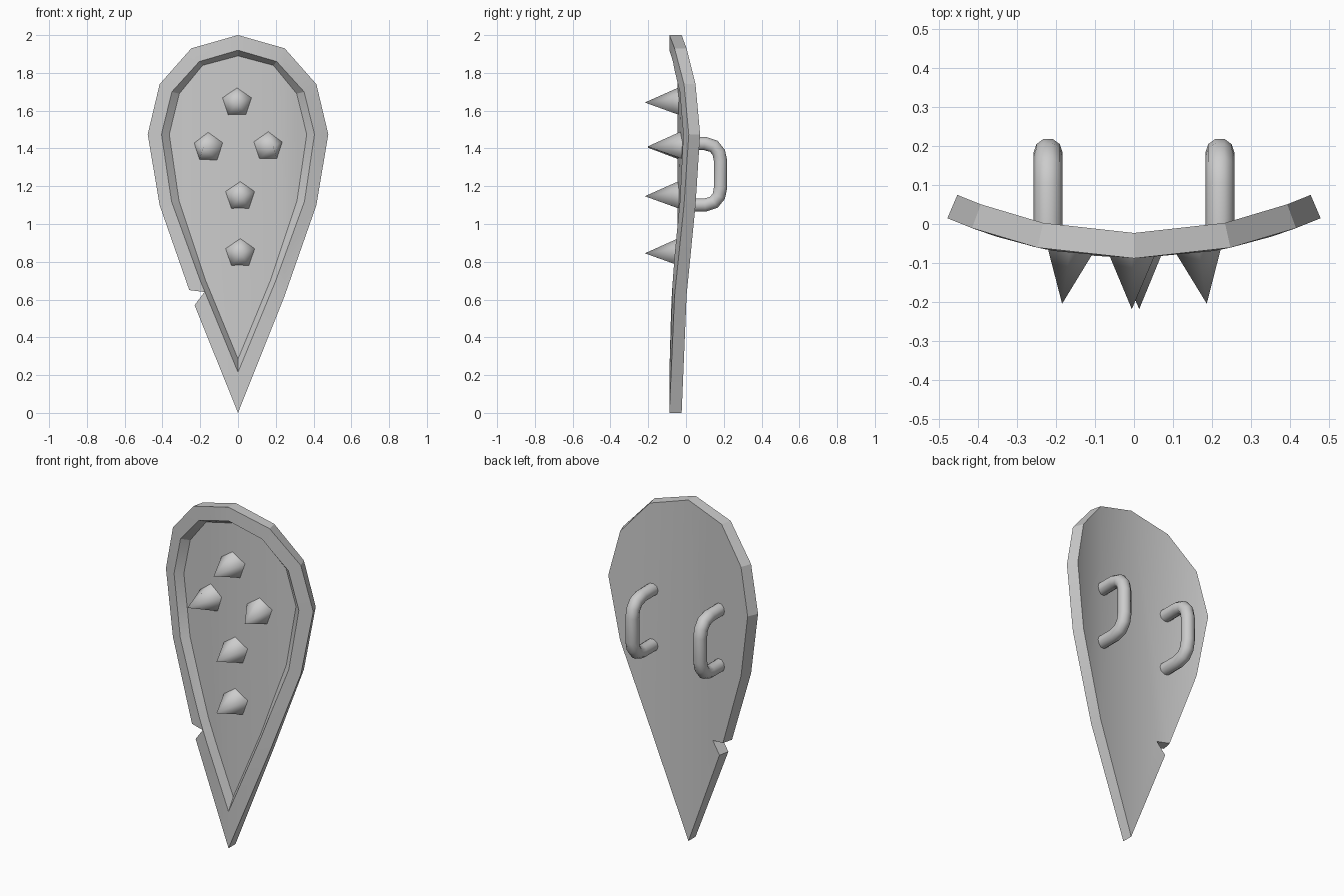
import bpy, bmesh, math
from mathutils import Vector

if "Cube" in bpy.data.objects:
    bpy.data.objects.remove(bpy.data.objects["Cube"])

CURVE, FRONT, THICK, RECESS = 0.45, -0.088, 0.065, 0.044


def bend(u, z, d=0.0):
    """Point at depth d behind the curved front surface."""
    n = Vector((-2 * CURVE * u, 1)).normalized()
    return Vector((u + n.x * d, FRONT + CURVE * u * u + n.y * d, z))


def finish(obj, angle):
    bpy.ops.object.select_all(action='DESELECT')
    obj.select_set(True)
    bpy.context.view_layer.objects.active = obj
    bpy.ops.object.shade_smooth_by_angle(angle=math.radians(angle))


def mesh_object(name, bm, angle):
    bmesh.ops.recalc_face_normals(bm, faces=bm.faces[:])
    me = bpy.data.meshes.new(name)
    bm.to_mesh(me)
    bm.free()
    obj = bpy.data.objects.new(name, me)
    bpy.context.collection.objects.link(obj)
    finish(obj, angle)
    return obj


def loop(half, left):
    """Closed outline: right half top to bottom, left lower points, left side up."""
    return half + left + [(-x, z) for x, z in half[4:0:-1]]


# Shield body: outer edge with a notch, raised rim, sloped wall, recessed floor
outer = loop([(0, 2), (.247, 1.93), (.415, 1.74), (.478, 1.475), (.415, 1.1),
              (.247, .62), (0, 0)], [(-.23, .57), (-.177, .64), (-.258, .65)])
inner = loop([(0, 1.92), (.205, 1.86), (.35, 1.7), (.405, 1.475), (.352, 1.12),
              (.2, .7), (0, .215)], [(-.146, .57), (-.175, .64), (-.2, .7)])
floor = loop([(0, 1.89), (.195, 1.84), (.323, 1.69), (.378, 1.475), (.325, 1.125),
              (.178, .7), (0, .285)], [(-.122, .57), (-.152, .64), (-.178, .7)])

bm = bmesh.new()
rings = [[bm.verts.new((x, d, z)) for x, z in pts] for pts, d in
         ((outer, THICK), (outer, 0), (inner, 0), (floor, RECESS))]
n = len(outer)
for a, b in zip(rings, rings[1:]):
    for i in range(n):
        j = (i + 1) % n
        bm.faces.new((a[i], a[j], b[j], b[i]))
bm.faces.new(rings[0])
bm.faces.new(rings[-1])
for cut in (-.415, -.247, 0, .247, .415):
    bmesh.ops.bisect_plane(bm, geom=bm.verts[:] + bm.edges[:] + bm.faces[:],
                           dist=1e-4, plane_co=(cut, 0, 0), plane_no=(1, 0, 0))
for v in bm.verts:
    v.co = bend(v.co.x, v.co.z, v.co.y)
mesh_object("shield_body", bm, 20)

# Five-sided spikes, standing square to the curved floor
for k, (x, z) in enumerate([(-.005, 1.643), (-.165, 1.405), (.167, 1.41),
                            (.012, 1.147), (.012, .845)]):
    bm = bmesh.new()
    base = bend(x, z, RECESS + .008)
    tip = bend(x, z, -.13)
    out = (tip - base).normalized()
    side = Vector((0, 0, 1)).cross(out).normalized()
    ring = [bm.verts.new(base + .081 * (math.sin(a) * side + math.cos(a) * Vector((0, 0, 1))))
            for a in (math.tau * i / 5 for i in range(5))]
    apex = bm.verts.new(tip)
    for i in range(5):
        bm.faces.new((ring[i], ring[(i + 1) % 5], apex))
    bm.faces.new(ring)
    mesh_object(f"spike_{k + 1}", bm, 75)

# Two rounded grip handles on the back
half_path = [(-.005, .163), (.1, .163), (.148, .148), (.174, .115), (.183, .07)]
path = half_path + [(y, -h) for y, h in reversed(half_path)]
for name, x in (("handle_left", -.22), ("handle_right", .22)):
    cu = bpy.data.curves.new(name, 'CURVE')
    cu.dimensions = '3D'
    cu.bevel_depth = .037
    cu.bevel_resolution = 3
    cu.use_fill_caps = True
    sp = cu.splines.new('POLY')
    sp.points.add(len(path) - 1)
    for p, (y, h) in zip(sp.points, path):
        p.co = (x, y, 1.263 + h, 1)
    obj = bpy.data.objects.new(name, cu)
    bpy.context.collection.objects.link(obj)
    bpy.ops.object.select_all(action='DESELECT')
    obj.select_set(True)
    bpy.context.view_layer.objects.active = obj
    bpy.ops.object.convert(target='MESH')
    finish(bpy.context.view_layer.objects.active, 50)
